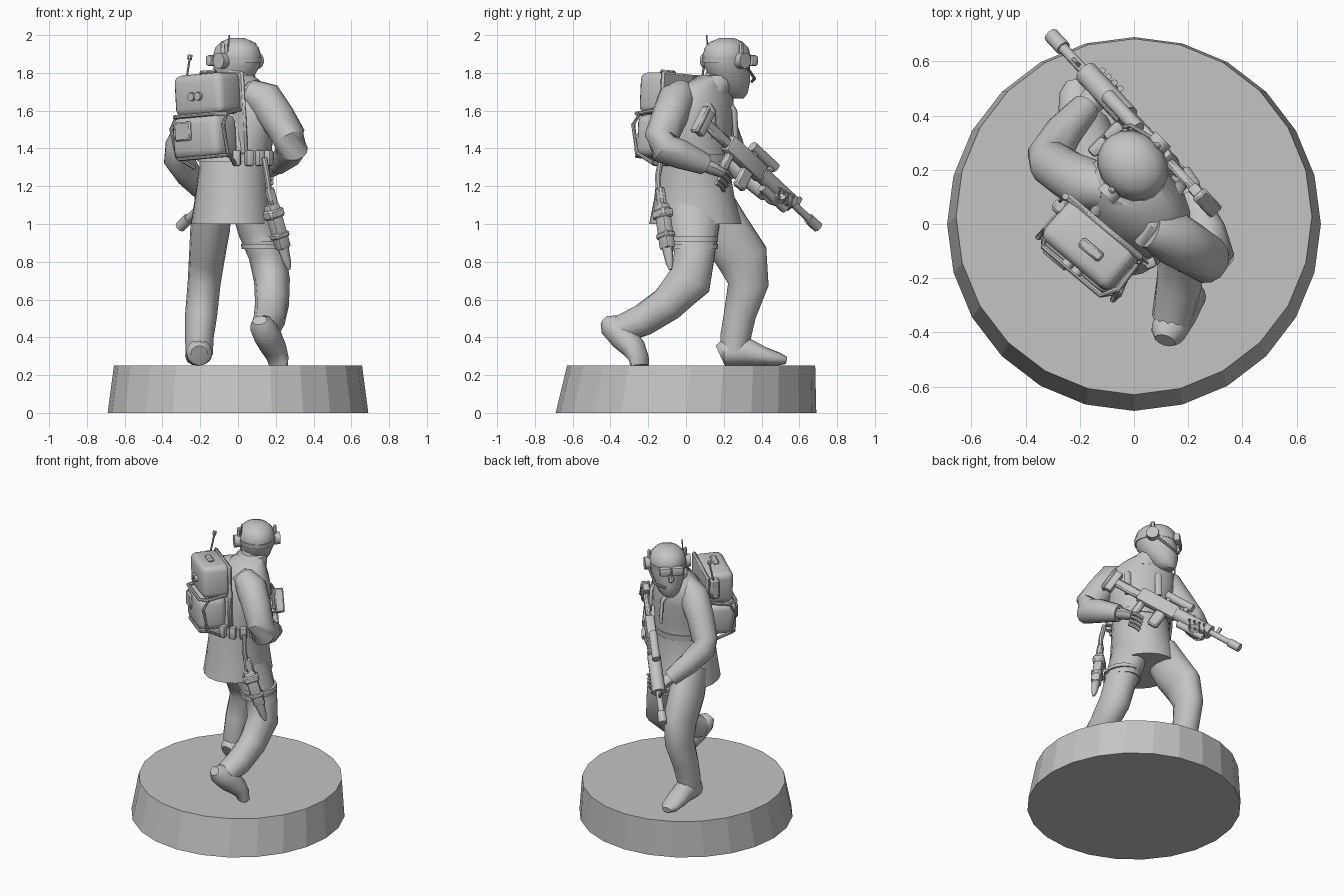
import bpy, bmesh, math
from mathutils import Vector, Matrix

GREY = bpy.data.materials.new("plain_grey")
GREY.diffuse_color = (0.55, 0.55, 0.55, 1)
I = Matrix.Identity(4)


def finish(name, bm, m=I, angle=40):
    bm.transform(m)
    bmesh.ops.recalc_face_normals(bm, faces=bm.faces)
    me = bpy.data.meshes.new(name)
    bm.to_mesh(me)
    bm.free()
    ob = bpy.data.objects.new(name, me)
    bpy.context.collection.objects.link(ob)
    me.materials.append(GREY)
    bpy.ops.object.select_all(action='DESELECT')
    ob.select_set(True)
    bpy.context.view_layer.objects.active = ob
    bpy.ops.object.shade_smooth_by_angle(angle=math.radians(angle))
    return ob


def skin(name, rings, m=I, angle=40):
    """Bridge rings of points and cap both ends."""
    bm = bmesh.new()
    vs = [[bm.verts.new(p) for p in r] for r in rings]
    n = len(vs[0])
    for a, b in zip(vs, vs[1:]):
        for i in range(n):
            j = (i + 1) % n
            bm.faces.new((a[i], a[j], b[j], b[i]))
    bm.faces.new(vs[0])
    bm.faces.new(vs[-1])
    return finish(name, bm, m, angle)


def loft(name, rows, n=18, m=I, angle=40):
    """Horizontal ellipses: x, y, z, rx, ry, turn in degrees."""
    rings = []
    for x, y, z, rx, ry, turn in rows:
        r = Matrix.Rotation(math.radians(turn), 3, 'Z')
        rings.append([Vector((x, y, z)) + r @ Vector((rx * math.cos(t), ry * math.sin(t), 0))
                      for t in (2 * math.pi * i / n for i in range(n))])
    return skin(name, rings, m, angle)


def limb(name, rows, ref=(0, 0, 1), n=12, m=I):
    """Elliptical tube along a path: x, y, z, side radius, other radius."""
    c = [Vector(r[:3]) for r in rows]
    rings = []
    for i, r in enumerate(rows):
        t = (c[min(i + 1, len(c) - 1)] - c[max(i - 1, 0)]).normalized()
        s = t.cross(Vector(ref)).normalized()
        u = s.cross(t)
        rings.append([c[i] + s * r[3] * math.cos(a) + u * r[4] * math.sin(a)
                      for a in (2 * math.pi * k / n for k in range(n))])
    return skin(name, rings, m)


def tube(name, pts, r, m=I, n=8, ref=(0.31, 0.2, 0.93)):
    return limb(name, [(*p, r, r) for p in pts], ref, n, m)


def box(name, size, loc, m=I, bevel=0.008, seg=1):
    bm = bmesh.new()
    bmesh.ops.create_cube(bm, size=1, matrix=Matrix.Translation(loc) @ Matrix.Diagonal((*size, 1)))
    bmesh.ops.bevel(bm, geom=bm.edges[:], offset=bevel, segments=seg, profile=0.5, affect='EDGES')
    return finish(name, bm, m)


def frame(origin, x, up=(0, 0, 1)):
    """Local frame with +X along x and +Z close to up."""
    x = Vector(x).normalized()
    y = Vector(up).cross(x).normalized()
    m = Matrix((x, y, x.cross(y))).transposed().to_4x4()
    return Matrix.Translation(origin) @ m


# base disc
loft("base", [(0, 0, 0, .69, .69, 0), (0, .027, .25, .657, .657, 0)], 24, angle=10)

# coat, belt and collar
loft("coat", [(-.035, .05, 1.0, .213, .245, 0), (-.03, .045, 1.13, .2, .215, -5),
              (-.02, .04, 1.3, .185, .19, -20), (-.005, .055, 1.45, .2, .175, -33),
              (.005, .07, 1.58, .22, .165, -35), (0, .085, 1.68, .21, .14, -35),
              (0, .105, 1.74, .15, .11, -30), (0, .14, 1.79, .08, .08, 0)], 20)
loft("belt", [(-.02, .042, 1.33, .195, .196, -24), (-.015, .047, 1.37, .2, .193, -28)], 20)
loft("collar", [(0, .11, 1.69, .125, .115, 0), (-.005, .15, 1.76, .105, .11, 10),
                (-.005, .16, 1.785, .095, .1, 20)], 16)
tube("neck", [(0, .13, 1.66), (-.01, .18, 1.8)], .072, n=12)

# legs and boots
limb("front_leg", [(-.13, .12, 1.12, .1, .13), (-.148, .2, .97, .105, .14), (-.165, .3, .82, .095, .14),
                   (-.18, .33, .68, .087, .11), (-.195, .285, .52, .085, .087),
                   (-.205, .262, .4, .076, .083), (-.205, .255, .31, .072, .072)], (0, 1, 0), 14)
limb("front_boot", [(-.205, .178, .31, .045, .05), (-.205, .2, .32, .068, .07), (-.205, .32, .325, .072, .075),
                    (-.21, .41, .3, .07, .05), (-.215, .49, .285, .06, .035), (-.22, .53, .278, .03, .02)])
limb("rear_leg", [(.06, .03, 1.12, .1, .14), (.1, .04, .98, .105, .14), (.155, .045, .84, .1, .11),
                  (.18, .02, .7, .095, .12), (.18, -.1, .575, .09, .095),
                  (.165, -.23, .49, .085, .085), (.14, -.35, .44, .075, .075)], (0, 1, 0), 14)
limb("rear_boot", [(.115, -.43, .49, .04, .03), (.125, -.4, .465, .065, .065), (.16, -.33, .4, .073, .075),
                   (.19, -.275, .34, .07, .062), (.21, -.25, .29, .065, .046), (.215, -.245, .25, .06, .038)])

# arms
limb("right_arm", [(.06, -.02, 1.7, .07, .07), (.14, -.05, 1.66, .1, .1), (.21, -.09, 1.56, .095, .095),
                   (.27, -.13, 1.46, .09, .09), (.285, -.12, 1.4, .085, .085), (.265, -.03, 1.37, .075, .078),
                   (.22, .08, 1.325, .058, .06), (.21, .1, 1.315, .056, .056)], (.3, .3, .9), 14)
limb("left_arm", [(-.08, .12, 1.7, .07, .07), (-.16, .14, 1.64, .1, .1), (-.24, .18, 1.52, .09, .09),
                  (-.305, .225, 1.4, .085, .085), (-.315, .25, 1.345, .08, .08), (-.26, .34, 1.26, .07, .07),
                  (-.18, .43, 1.17, .055, .055)], (-.3, .3, .9), 14)
limb("right_hand", [(.215, .09, 1.315, .04, .035), (.2, .14, 1.295, .045, .035), (.17, .19, 1.27, .04, .025)], n=10)
limb("left_hand", [(-.19, .42, 1.18, .04, .035), (-.15, .46, 1.14, .05, .04), (-.11, .49, 1.13, .05, .04),
                   (-.07, .5, 1.15, .03, .025)], n=10)
for i in range(4):
    d = i * .022
    tube("right_finger", [(.18, .2 - d * .6, 1.285 - d), (.15, .23 - d * .6, 1.265 - d),
                          (.12, .24 - d * .6, 1.245 - d)], .012)
    tube("left_finger", [(-.1 - d, .47 + d, 1.12 - d * .6), (-.06 - d, .49 + d, 1.14 - d * .6),
                         (-.05 - d, .5 + d, 1.19 - d * .6)], .012)

# head, looking along the local +y
H = Matrix.Translation((-.005, .215, 0)) @ Matrix.Rotation(math.radians(45), 4, 'Z')
loft("head", [(0, .075, 1.665, .035, .04, 0), (0, .062, 1.69, .065, .07, 0), (0, .035, 1.75, .092, .108, 0),
              (0, .005, 1.83, .112, .132, 0), (0, 0, 1.89, .12, .138, 0), (0, 0, 1.935, .108, .124, 0),
              (0, 0, 1.965, .08, .092, 0), (0, 0, 1.985, .035, .04, 0)], 18, H)
loft("goggle_strap", [(0, 0, 1.855, .119, .14, 0), (0, 0, 1.885, .123, .142, 0)], 18, H)
for s in (-1, 1):
    box("goggle_lens", (.078, .045, .058), (s * .04, .14, 1.865), H, .014, 2)
    tube("ear_cup", [(s * .105, -.01, 1.865), (s * .15, -.01, 1.865)], .042, H, 12)
    box("ear_cup_band", (.02, .03, .1), (s * .118, -.01, 1.91), H)
limb("nose", [(0, .13, 1.835, .014, .02), (0, .14, 1.8, .02, .022), (0, .12, 1.785, .015, .015)], (0, 1, 0), 8, H)
tube("microphone", [(.125, .02, 1.84), (.1, .11, 1.77), (.04, .15, 1.755)], .008, H)
tube("head_antenna", [(-.06, .115, 1.88), (-.045, .11, 2.0)], .004)

# backpack: local x is its width, -y points away from the back
P = (Matrix.Translation((-.155, -.085, 1.575)) @ Matrix.Rotation(math.radians(-40), 4, 'Z')
     @ Matrix.Rotation(math.radians(-4), 4, 'Y'))
box("pack_upper", (.33, .19, .22), (0, 0, .11), P, .04, 3)
box("pack_lower", (.32, .19, .225), (-.015, -.025, -.115), P, .045, 3)
box("pack_board", (.37, .025, .44), (0, .085, 0), P, .01)
box("pack_pocket", (.11, .02, .1), (-.08, -.123, -.08), P)
box("pack_top_plate", (.1, .04, .02), (.02, -.01, .228), P)
for s in (-1, 1):
    tube("pack_buckle", [(s * .022, -.08, .1), (s * .022, -.115, .1)], .022, P, 10)
    tube("pack_side_tube", [(s * .17, .06, .02), (s * .175, -.06, 0), (s * .18, -.1, -.06),
                            (s * .175, -.07, -.21), (s * .14, .03, -.27)], .011, P)
tube("pack_cross_tube", [(-.17, -.06, .0), (-.14, -.115, .0), (.14, -.115, .0), (.17, -.06, .0)], .011, P)
tube("pack_bottom_tube", [(-.17, -.06, -.22), (-.13, -.11, -.225), (.13, -.11, -.225), (.17, -.06, -.22)], .01, P)
box("radio", (.05, .06, .14), (-.175, .04, .13), P, .012)
tube("radio_antenna", [(-.28, .08, 1.72), (-.255, .1, 1.88)], .006)
tube("radio_antenna_tip", [(-.257, .098, 1.872), (-.253, .102, 1.895)], .013)

# shoulder straps over the chest
S = Matrix.Rotation(math.radians(-35), 4, 'Z')
for s in (-1, 1):
    rows = [(-.05, 1.69), (.03, 1.745), (.14, 1.7), (.215, 1.6), (.225, 1.45)]
    limb("shoulder_strap", [(s * .1 - .04, y, z, .022, .01) for y, z in rows], (0, 0, 1), 8, S)

# belt pouches across the back
for i in range(4):
    a = math.radians(-88 + 19 * i)
    m = frame((-.015 + .205 * math.cos(a), .045 + .2 * math.sin(a), 1.35), (math.cos(a), math.sin(a), 0))
    box("belt_pouch", (.045, .045, .085), (0, 0, 0), m, .012, 2)

# holster with pistol, hung from the belt on the rear thigh
D = frame((.165, -.135, 1.14), (.1, .05, -.36), (.6, -.7, 0))
box("holster", (.25, .075, .06), (.16, 0, 0), D, .015, 2)
limb("holster_tip", [(.26, 0, 0, .035, .028), (.36, 0, .0, .022, .02), (.4, 0, 0, .008, .008)], n=10, m=D)
box("pistol_grip", (.1, .05, .04), (.0, .012, .005), D, .01)
box("holster_flap", (.05, .1, .075), (.09, 0, 0), D, .01)
box("holster_clip", (.03, .09, .07), (.21, 0, 0), D, .008)
tube("holster_hanger", [(.14, -.13, 1.35), (.155, -.15, 1.25), (.17, -.14, 1.12)], .016)
for z in (.88, .92):
    loft("thigh_strap", [(.135, .04, z - .013, .115, .13, 0), (.13, .04, z + .013, .115, .13, 0)], 16)

# rifle: local x runs from the stock to the muzzle
G = frame((.25, .1, 1.545), (-.54, .58, -.545))
box("rifle_butt", (.06, .045, .15), (.0, 0, -.01), G, .012, 2)
box("rifle_butt_plate", (.025, .06, .16), (-.03, 0, -.01), G)
box("rifle_stock", (.22, .035, .06), (.12, 0, -.005), G, .012)
box("rifle_receiver", (.3, .065, .1), (.35, 0, 0), G, .018, 2)
box("rifle_magazine", (.075, .04, .13), (.4, 0, -.09), G, .01)
box("rifle_grip", (.05, .04, .12), (.25, 0, -.09), G, .012)
tube("rifle_handguard", [(.49, 0, 0), (.56, 0, 0), (.74, 0, 0), (.76, 0, 0)], .045, G, 10)
tube("rifle_barrel", [(.75, 0, 0), (.99, 0, 0)], .02, G, 10)
tube("rifle_muzzle", [(.91, 0, 0), (.99, 0, 0)], .029, G, 10)
box("rifle_front_sight", (.025, .015, .06), (.8, 0, .03), G, .004)
tube("rifle_scope", [(.36, 0, .085), (.44, 0, .085), (.47, 0, .085), (.56, 0, .085)], .028, G, 10)
for x in (.39, .53):
    box("scope_mount", (.03, .035, .05), (x, 0, .055), G, .005)
tube("grenade_tube", [(.54, 0, -.055), (.74, 0, -.055)], .025, G, 10)
